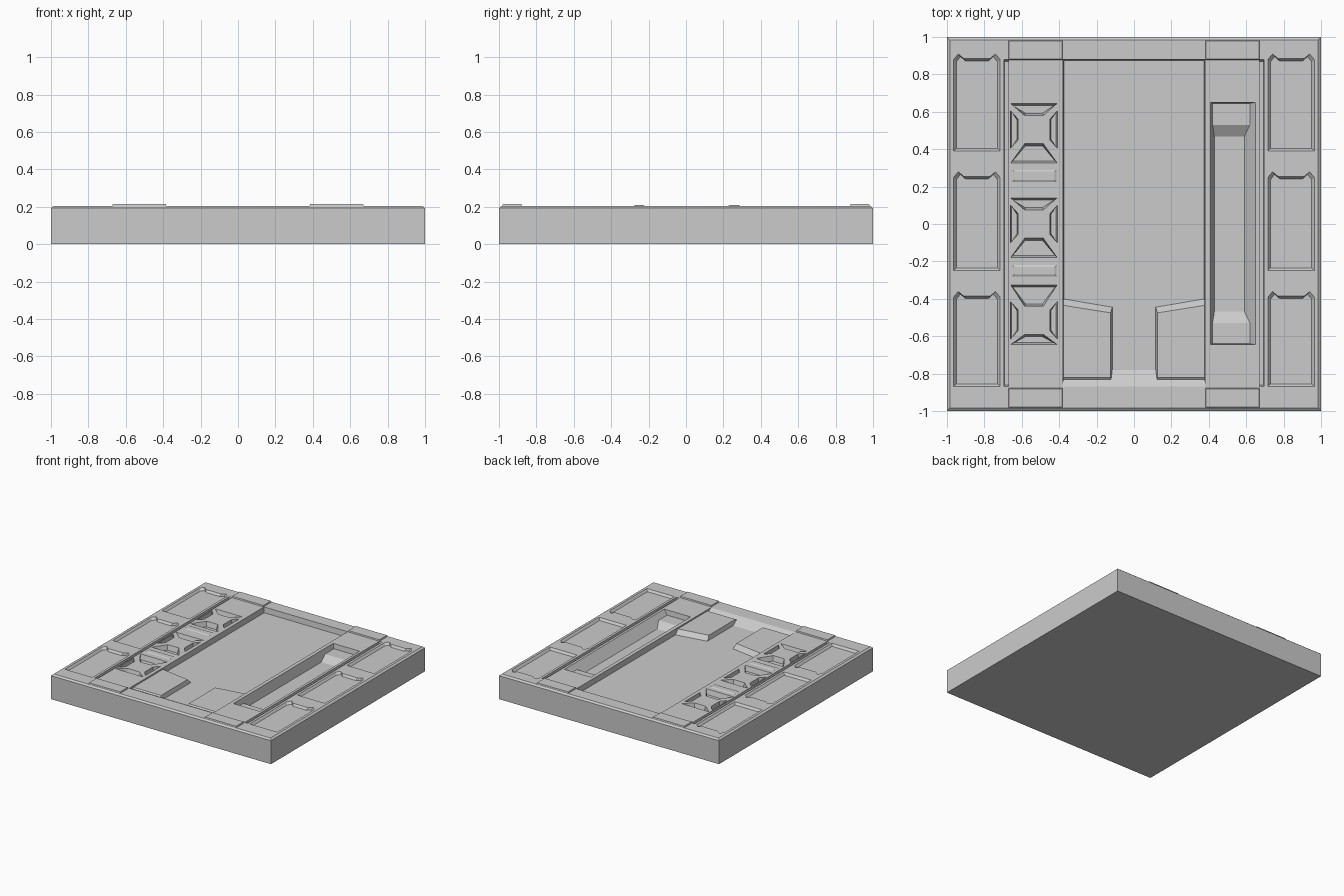
import bpy, bmesh

if "Cube" in bpy.data.objects:
    bpy.data.objects.remove(bpy.data.objects["Cube"])

TOP = 0.205


def make_object(name, bm):
    bmesh.ops.recalc_face_normals(bm, faces=bm.faces)
    mesh = bpy.data.meshes.new(name)
    bm.to_mesh(mesh)
    bm.free()
    obj = bpy.data.objects.new(name, mesh)
    bpy.context.collection.objects.link(obj)
    return obj


def loft(bm, *rings):
    """Closed solid through (points, z) rings, listed from low to high."""
    loops = [[bm.verts.new((x, y, z)) for x, y in pts] for pts, z in rings]
    n = len(loops[0])
    bm.faces.new(loops[0])
    bm.faces.new(loops[-1])
    for a, b in zip(loops, loops[1:]):
        for i in range(n):
            j = (i + 1) % n
            bm.faces.new((a[i], a[j], b[j], b[i]))


def rect(x0, x1, y0, y1):
    return [(x0, y0), (x1, y0), (x1, y1), (x0, y1)]


def pocket(bm, rim, floor, z):
    loft(bm, (floor, z), (rim, TOP + 0.001), (rim, 0.3))


def shrink(pts, d):
    xs, ys = [p[0] for p in pts], [p[1] for p in pts]
    cx, cy = (min(xs) + max(xs)) / 2, (min(ys) + max(ys)) / 2
    fx, fy = 1 - 2 * d / (max(xs) - min(xs)), 1 - 2 * d / (max(ys) - min(ys))
    return [(cx + (x - cx) * fx, cy + (y - cy) * fy) for x, y in pts]


# base slab with chamfered top edges
bm = bmesh.new()
full = rect(-1, 1, -1, 1)
loft(bm, (full, 0), (full, TOP - 0.012), (shrink(full, 0.015), TOP))
slab = make_object("floor_slab", bm)

# all recesses gathered in one cutter
bm = bmesh.new()
# central walkway bay, sloping up at the front
pocket(bm, rect(-0.38, 0.38, -0.87, 0.88), rect(-0.375, 0.375, -0.78, 0.875), 0.16)
# long side trench with a sloped outer wall
pocket(bm, rect(0.41, 0.65, -0.645, 0.65), rect(0.43, 0.59, -0.635, 0.64), 0.125)
for s in (-1, 1):
    # seam between side panels and inner columns
    x0, x1 = sorted((s * 0.67, s * 0.695))
    pocket(bm, rect(x0, x1, -0.87, 0.88), rect(x0 + .002, x1 - .002, -0.86, 0.87), 0.18)
    # edge panels with small corner ears
    c = s * 0.84
    for y0, y1 in ((-0.87, -0.36), (-0.25, 0.28), (0.39, 0.91)):
        pts = [(c - 0.125, y0), (c + 0.125, y0), (c + 0.125, y1 - 0.03),
               (c + 0.10, y1), (c + 0.07, y1 - 0.025),
               (c - 0.07, y1 - 0.025), (c - 0.10, y1), (c - 0.125, y1 - 0.03)]
        pocket(bm, pts, shrink(pts, 0.015), 0.187)
# X-braced column: four trapezoid pockets per cell
cx = -0.535
for cy, s in ((0.505, 1), (0.0, 1), (-0.515, -1)):
    for sx in (-1, 1):
        pts = [(cx + sx * 0.125, cy - 0.10), (cx + sx * 0.085, cy - 0.055),
               (cx + sx * 0.085, cy + 0.055), (cx + sx * 0.125, cy + 0.10)]
        pocket(bm, pts, shrink(pts, 0.006), 0.15)
    top_end, low_end = 0.14, -0.18
    if s < 0:
        top_end, low_end = 0.19, -0.13
    for edge, inner in ((top_end, 0.075), (low_end, -0.075)):
        pts = [(cx - 0.125, cy + edge), (cx + 0.125, cy + edge),
               (cx + 0.05, cy + inner), (cx - 0.05, cy + inner)]
        pocket(bm, pts, shrink(pts, 0.012), 0.165)
cutter = make_object("recess_cutter", bm)
cutter.hide_render = True

mod = slab.modifiers.new("recesses", "BOOLEAN")
mod.operation = "DIFFERENCE"
mod.solver = "EXACT"
mod.object = cutter
bpy.context.view_layer.objects.active = slab
bpy.ops.object.modifier_apply(modifier=mod.name)
bpy.data.objects.remove(cutter)

# raised end blocks on the front and back rims
bm = bmesh.new()
for sx in (-1, 1):
    for y0, y1 in ((-0.985, -0.875), (0.875, 0.985)):
        x0, x1 = sorted((sx * 0.38, sx * 0.675))
        r = rect(x0, x1, y0, y1)
        loft(bm, (r, 0.195), (shrink(r, 0.006), 0.215))
make_object("end_blocks", bm)

# slanted steps either side of the front entrance
bm = bmesh.new()
for s in (-1, 1):
    low = [(s * 0.38, -0.87), (s * 0.115, -0.87), (s * 0.115, -0.44), (s * 0.38, -0.395)]
    high = [(s * 0.378, -0.82), (s * 0.125, -0.82), (s * 0.125, -0.475), (s * 0.378, -0.435)]
    loft(bm, (low, 0.155), (high, 0.195))
make_object("entrance_steps", bm)

# saddles at both ends of the trench
bm = bmesh.new()
for s in (-1, 1):
    y = sorted((s * 0.46, s * 0.645))
    t = sorted((s * 0.53, s * 0.645))
    loft(bm, (rect(0.415, 0.645, *y), 0.12), (rect(0.415, 0.645, *t), 0.165))
make_object("trench_saddles", bm)

# low ribs between the braced cells
bm = bmesh.new()
for y0, y1 in ((0.215, 0.30), (-0.29, -0.21)):
    r = rect(-0.66, -0.405, y0, y1)
    loft(bm, (r, 0.20), (shrink(r, 0.02), 0.21))
make_object("column_ribs", bm)
